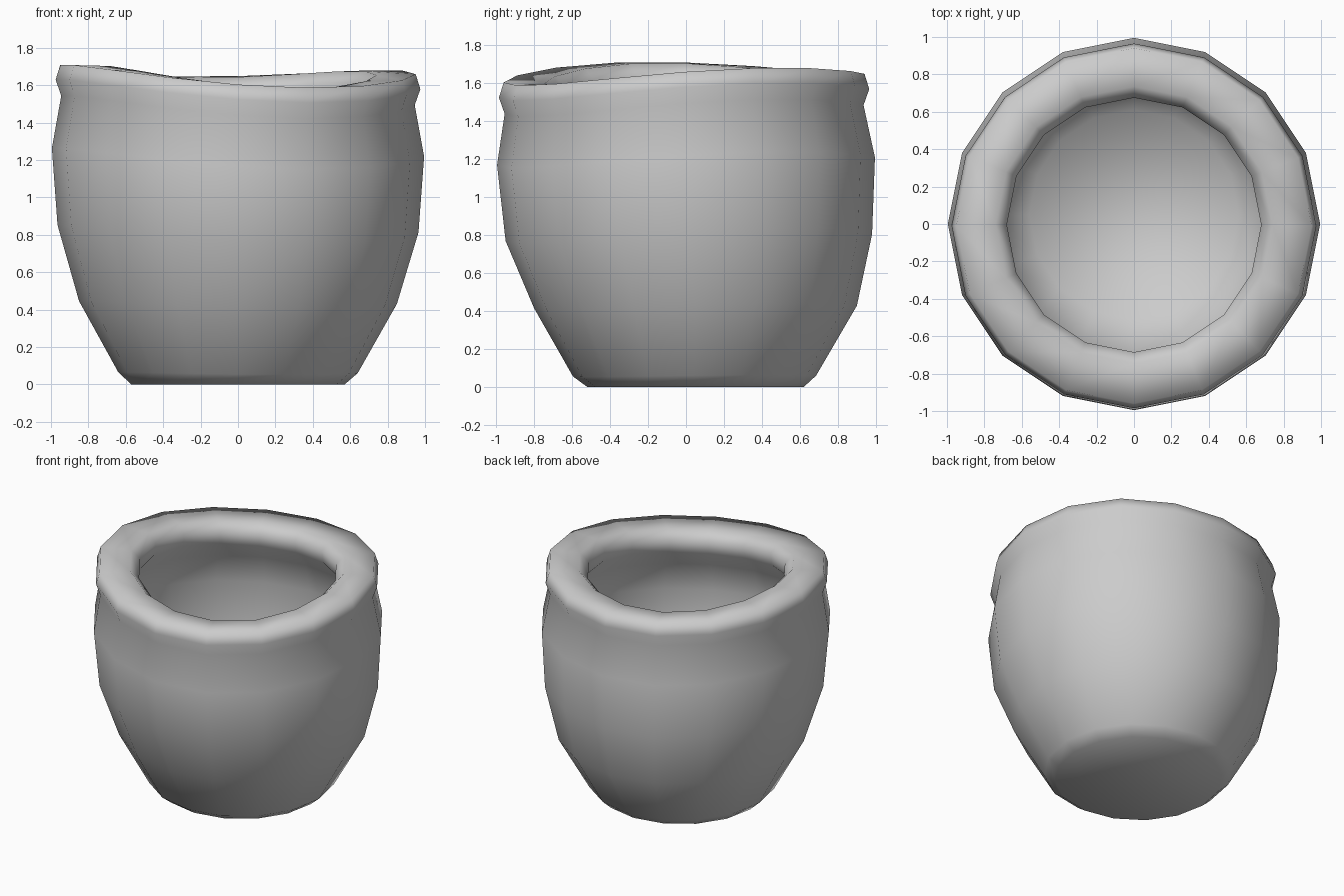
import bpy, bmesh
from math import cos, sin, pi

if "Cube" in bpy.data.objects:
    bpy.data.objects.remove(bpy.data.objects["Cube"])

SIDES = 16

# Profile from base centre outward, over the lip and down inside:
# radius, height, share of rim waviness, y offset of the ring
PROFILE = [
    (0.57, 0.00, 0.0, 0.05), (0.64, 0.06, 0.1, 0.045),
    (0.85, 0.43, 0.3, 0.05), (0.965, 0.81, 0.8, 0.015),
    (0.995, 1.215, 0.9, 0.0), (0.945, 1.49, 1.0, -0.01),
    (0.975, 1.575, 1.0, -0.01), (0.95, 1.655, 1.0, -0.01),
    (0.74, 1.65, 1.0, -0.005), (0.68, 1.59, 1.0, -0.005),
    (0.69, 1.50, 1.0, -0.005), (0.80, 1.36, 0.9, 0.0),
    (0.85, 1.15, 0.9, 0.0), (0.83, 0.81, 0.8, 0.015),
    (0.73, 0.45, 0.3, 0.05), (0.56, 0.14, 0.0, 0.05),
]


def wave(a):
    """Uneven height of the hand-thrown rim around the pot."""
    return (-0.025 * cos(a) + 0.0225 * sin(a)
            + 0.029 * cos(2 * a) + 0.025 * sin(2 * a))


# Pot body, lip and hollow interior as one lathed shell
bm = bmesh.new()
rings = []
for r, z, share, dy in PROFILE:
    ring = []
    for i in range(SIDES):
        a = 2 * pi * i / SIDES
        ring.append(bm.verts.new((r * cos(a), r * sin(a) + dy, z + share * wave(a))))
    rings.append(ring)
for low, high in zip(rings, rings[1:]):
    for i in range(SIDES):
        j = (i + 1) % SIDES
        bm.faces.new((low[i], low[j], high[j], high[i]))

# Base and inside floor
bm.faces.new(rings[0][::-1])
bm.faces.new(rings[-1])
for f in bm.faces:
    f.smooth = True
bm.normal_update()

mesh = bpy.data.meshes.new("pot")
bm.to_mesh(mesh)
bm.free()
pot = bpy.data.objects.new("pot", mesh)
bpy.context.collection.objects.link(pot)
